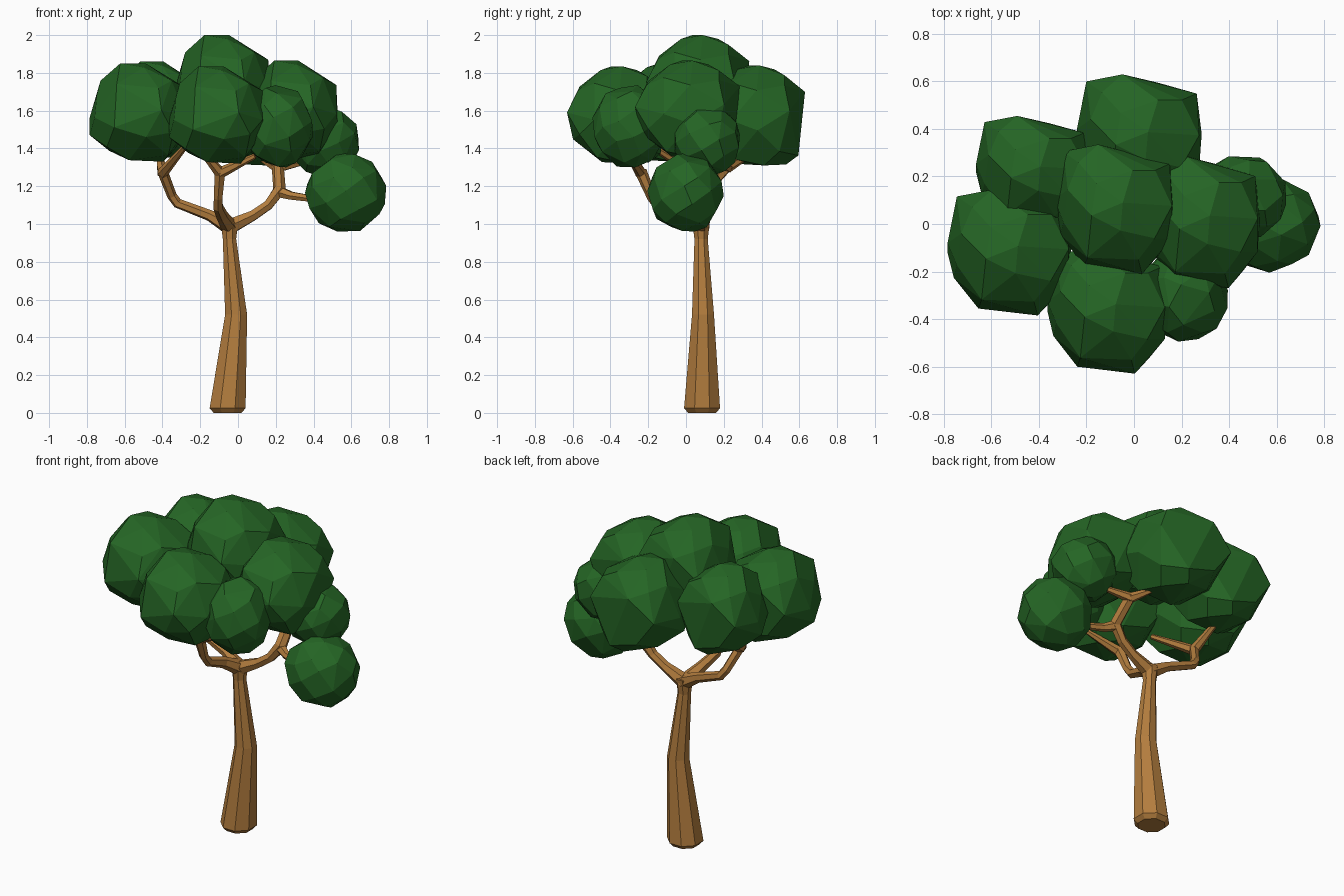
import bpy, bmesh, math, random
from mathutils import Vector

if "Cube" in bpy.data.objects:
    bpy.data.objects.remove(bpy.data.objects["Cube"])

random.seed(4)


def material(name, rgb):
    m = bpy.data.materials.new(name)
    m.diffuse_color = (*rgb, 1)
    m.use_nodes = True
    m.node_tree.nodes["Principled BSDF"].inputs["Base Color"].default_value = m.diffuse_color
    return m


BARK = material("bark", (0.45, 0.205, 0.048))
LEAF = material("leaf", (0.018, 0.13, 0.018))


def finish(bm, name, mat):
    bmesh.ops.recalc_face_normals(bm, faces=bm.faces)
    me = bpy.data.meshes.new(name)
    bm.to_mesh(me)
    bm.free()
    me.materials.append(mat)
    ob = bpy.data.objects.new(name, me)
    bpy.context.collection.objects.link(ob)
    return ob


def limb(name, pts, sides):
    """Tapered faceted tube through (x, y, z, radius) points."""
    bm = bmesh.new()
    ps = [Vector(p[:3]) for p in pts]
    rings = []
    u = Vector((1, 0, 0))
    for i, p in enumerate(ps):
        t = Vector((0, 0, 0))
        if i > 0:
            t += (p - ps[i - 1]).normalized()
        if i < len(ps) - 1:
            t += (ps[i + 1] - p).normalized()
        t.normalize()
        if name == "trunk" and i < 2:
            t = Vector((0, 0, 1))
        u = u - t * u.dot(t)
        if u.length < 0.1:
            u = Vector((0, 1, 0)) - t * t.y
        u.normalize()
        v = t.cross(u)
        ring = []
        for k in range(sides):
            a = 2 * math.pi * (k + 0.5) / sides
            ring.append(bm.verts.new(p + (u * math.cos(a) + v * math.sin(a)) * pts[i][3]))
        rings.append(ring)
    for a, b in zip(rings, rings[1:]):
        for k in range(sides):
            j = (k + 1) % sides
            bm.faces.new((a[k], a[j], b[j], b[k]))
    bm.faces.new(rings[0][::-1])
    bm.faces.new(rings[-1])
    return finish(bm, name, BARK)


def round_points(n=40):
    """Lightly jittered points on a sphere."""
    spin = random.random() * 6.28
    pts = []
    for i in range(n):
        z = 1 - 2 * (i + 0.5) / n
        a = i * 2.39996 + spin
        r = math.sqrt(1 - z * z)
        p = Vector((r * math.cos(a), r * math.sin(a), z))
        p += Vector([random.uniform(-0.1, 0.1) for _ in range(3)])
        pts.append(p.normalized())
    return pts


# Corners of the chunky clump shared by all the large leaf masses
CHUNK = [(-.27, 1, .47), (-.85, .89, 0), (.3, .87, -.8), (.92, .70, .1), (1, .07, -.3),
         (.96, .05, .5), (-1, 0, -.46), (-.85, -.2, .38), (-.38, -.1, 1), (.14, .1, 1),
         (-.3, .4, .92), (.1, -.33, .92), (.3, .6, .8), (-.5, -.89, -.3), (.46, -1, .05),
         (.96, -.45, -.1), (.4, -.78, .5), (-.45, -.75, .58), (-.2, -.3, -.97), (.5, .2, -1),
         (.6, -.4, -.87), (.1, .63, -.98), (-.6, .4, -.78), (-.65, -.5, -.7), (.75, .5, -.72),
         (.15, -.88, -.5), (-.6, .72, .6), (.68, .6, .6), (.67, -.45, .65), (-1, .15, -.1),
         (-.4, .88, -.6), (-.78, .3, .65), (-.9, -.4, -.1), (.7, -.75, -.4)]


def leaf_clump(name, lo, hi, pts):
    """Convex faceted hull of the points, stretched to the box lo..hi."""
    bm = bmesh.new()
    mn = [min(p[k] for p in pts) for k in range(3)]
    mx = [max(p[k] for p in pts) for k in range(3)]
    for p in pts:
        bm.verts.new([lo[k] + (p[k] - mn[k]) / (mx[k] - mn[k]) * (hi[k] - lo[k]) for k in range(3)])
    bmesh.ops.convex_hull(bm, input=bm.verts)
    loose = [v for v in bm.verts if not v.link_faces]
    bmesh.ops.delete(bm, geom=loose, context='VERTS')
    bmesh.ops.dissolve_limit(bm, angle_limit=math.radians(9), verts=bm.verts, edges=bm.edges)
    return finish(bm, name, LEAF)


# Trunk
limb("trunk", [(-0.055, 0.085, 0.0, 0.08), (-0.055, 0.085, 0.025, 0.103),
               (-0.01, 0.09, 0.52, 0.063), (-0.045, 0.08, 0.92, 0.038),
               (-0.045, 0.08, 1.01, 0.05)], 8)

# Branches
J = (-0.045, 0.08, 0.985, 0.045)
limb("left_branch", [J, (-0.15, 0.10, 1.045, 0.03), (-0.32, 0.12, 1.11, 0.027),
                     (-0.35, 0.11, 1.15, 0.026), (-0.40, 0.04, 1.28, 0.028)], 6)
limb("front_branch", [J, (-0.085, -0.02, 1.045, 0.033), (-0.105, -0.14, 1.09, 0.028),
                      (-0.105, -0.18, 1.14, 0.026), (-0.095, -0.24, 1.28, 0.032)], 6)
limb("right_branch", [J, (0.08, 0.085, 1.045, 0.03), (0.16, 0.09, 1.10, 0.029),
                      (0.22, 0.10, 1.18, 0.036), (0.21, 0.22, 1.31, 0.032)], 6)

# Twigs reaching into the leaves
twigs = [((-0.40, 0.04, 1.27), (-0.28, -0.18, 1.41)),
         ((-0.40, 0.04, 1.27), (-0.42, 0.23, 1.39)),
         ((-0.095, -0.24, 1.27), (-0.21, -0.32, 1.41)),
         ((-0.095, -0.24, 1.27), (0.09, -0.30, 1.36)),
         ((0.22, 0.10, 1.17), (0.28, 0.07, 1.15), (0.42, 0.03, 1.13)),
         ((0.21, 0.22, 1.30), (0.36, 0.17, 1.33)),
         ((0.21, 0.22, 1.30), (0.13, 0.30, 1.34))]
for i, path in enumerate(twigs):
    radii = [0.032, 0.024, 0.018] if len(path) == 3 else [0.03, 0.015]
    limb(f"twig_{i + 1}", [(*p, r) for p, r in zip(path, radii)], 6)

# Large leaf clumps
large = {
    "top": ((-0.335, -0.21, 1.48), (0.17, 0.335, 2.0)),
    "left": ((-0.785, -0.385, 1.33), (-0.265, 0.145, 1.85)),
    "front": ((-0.365, -0.63, 1.32), (0.14, -0.10, 1.835)),
    "right": ((0.04, -0.27, 1.35), (0.53, 0.285, 1.865)),
    "back": ((-0.24, 0.09, 1.31), (0.285, 0.63, 1.84)),
    "back_left": ((-0.665, -0.02, 1.35), (-0.19, 0.455, 1.86)),
}
for name, (lo, hi) in large.items():
    leaf_clump(name + "_leaf_clump", lo, hi, CHUNK)

# Small round leaf clumps
small = {
    "front_right": ((0.02, -0.495, 1.30), (0.395, -0.10, 1.735)),
    "lower_right": ((0.27, -0.06, 1.255), (0.64, 0.285, 1.62)),
    "low_right": ((0.355, -0.205, 0.96), (0.785, 0.20, 1.375)),
}
for name, (lo, hi) in small.items():
    leaf_clump(name + "_leaf_clump", lo, hi, round_points())
